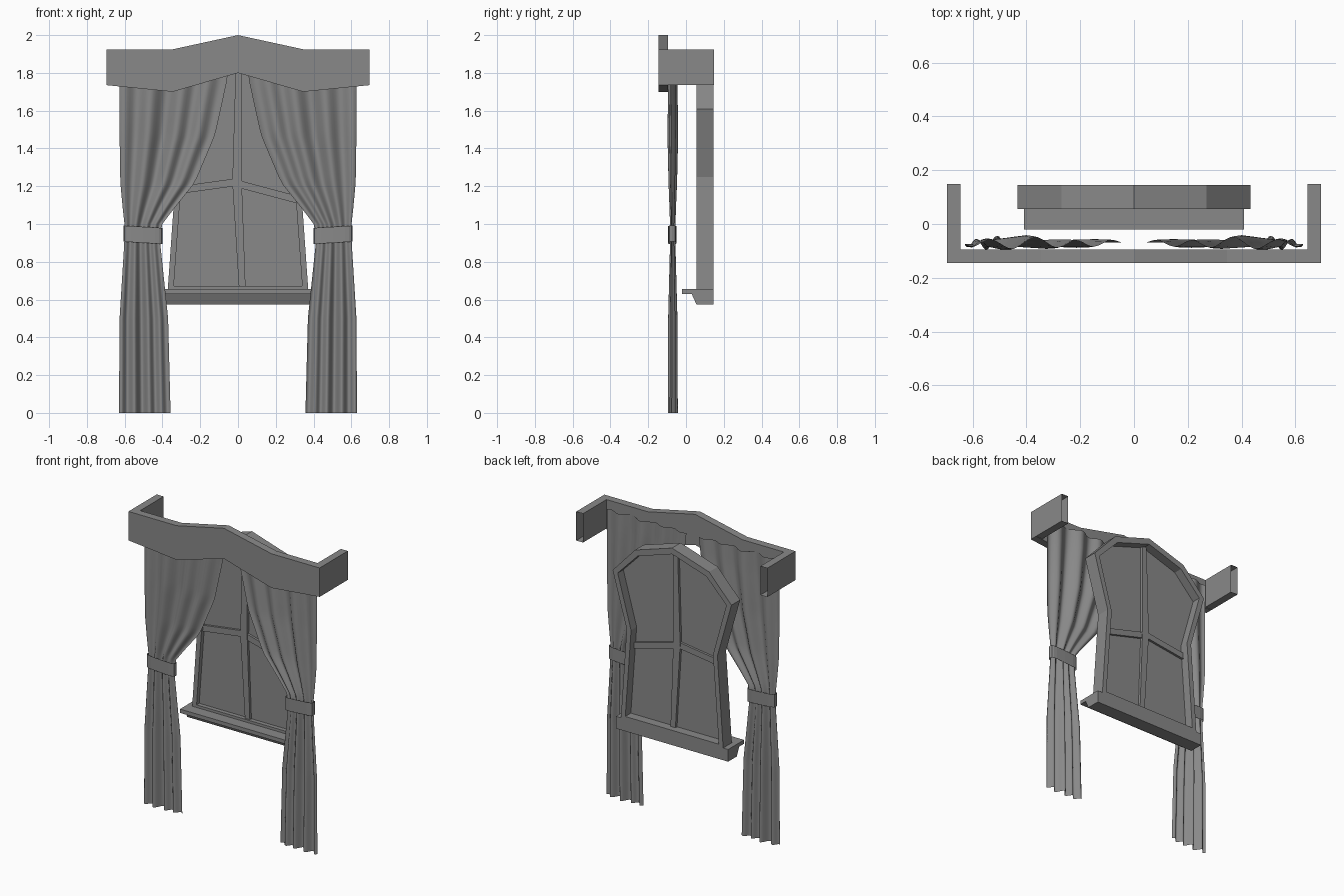
import bpy, bmesh, math

cube = bpy.data.objects.get("Cube")
if cube:
    bpy.data.objects.remove(cube, do_unlink=True)

grey = bpy.data.materials.new("plain_grey")
grey.use_nodes = True
colour = (0.25, 0.25, 0.25, 1)
grey.diffuse_color = colour
grey.node_tree.nodes["Principled BSDF"].inputs["Base Color"].default_value = colour


def finish(name, bm, smooth=False, fix=True):
    if fix:
        bmesh.ops.recalc_face_normals(bm, faces=bm.faces)
    mesh = bpy.data.meshes.new(name)
    bm.to_mesh(mesh)
    bm.free()
    mesh.materials.append(grey)
    for p in mesh.polygons:
        p.use_smooth = smooth
    obj = bpy.data.objects.new(name, mesh)
    bpy.context.collection.objects.link(obj)
    return obj


def mirrored(half):
    """Close a right-hand outline, running bottom to top, across x = 0."""
    return half + [(-x, z) for x, z in reversed(half) if x > 0]


def prism(name, pts, y0, y1):
    """Extrude an x-z outline along y."""
    bm = bmesh.new()
    face = bm.faces.new([bm.verts.new((x, y0, z)) for x, z in pts])
    new = bmesh.ops.extrude_face_region(bm, geom=[face])["geom"]
    bmesh.ops.translate(bm, vec=(0, y1 - y0, 0),
                        verts=[v for v in new if isinstance(v, bmesh.types.BMVert)])
    bm.faces.ensure_lookup_table()
    if not any(len(f.verts) > 2 and all(abs(v.co.y - y0) < 1e-6 for v in f.verts)
               for f in bm.faces):
        bm.faces.new([bm.verts.new((x, y0, z)) for x, z in pts])
        bmesh.ops.remove_doubles(bm, verts=bm.verts, dist=1e-5)
    return finish(name, bm)


def ring(name, outer, inner, y0, y1):
    """Frame between two matching x-z outlines."""
    bm = bmesh.new()
    loops = [[bm.verts.new((x, y, z)) for x, z in pts]
             for pts, y in ((outer, y0), (inner, y0), (inner, y1), (outer, y1))]
    n = len(outer)
    for k in range(4):
        a, b = loops[k], loops[(k + 1) % 4]
        for i in range(n):
            j = (i + 1) % n
            bm.faces.new((a[i], a[j], b[j], b[i]))
    return finish(name, bm)


# Pelmet board with a raised centre and two open-ended returns
top = [(0.695, 1.925), (0.345, 1.925), (0, 2.0), (-0.345, 1.925), (-0.695, 1.925)]
bottom = [(-0.695, 1.735), (-0.345, 1.70), (0, 1.80), (0.345, 1.70), (0.695, 1.735)]
prism("pelmet_front", top + bottom, -0.145, -0.095)
for side, s in (("left", 1), ("right", -1)):
    board = [(s * 0.645, 1.735), (s * 0.695, 1.735), (s * 0.695, 1.925), (s * 0.645, 1.925)]
    obj = prism(side + "_pelmet_return", board, -0.095, 0.148)
    bm = bmesh.new()
    bm.from_mesh(obj.data)
    caps = [f for f in bm.faces if abs(f.normal.y) > 0.9]
    bmesh.ops.delete(bm, geom=caps, context='FACES')
    bm.to_mesh(obj.data)
    bm.free()

# Bowed window frame, panes and crooked glazing bars
outer = mirrored([(0.372, 0.65), (0.33, 1.25), (0.432, 1.61), (0.27, 1.785), (0, 1.87)])
inner = mirrored([(0.34, 0.672), (0.298, 1.25), (0.395, 1.60), (0.25, 1.75), (0, 1.83)])
ring("window_frame", outer, inner, 0.055, 0.145)
prism("window_panes", inner, 0.083, 0.087)
prism("upright_bar", [(0.005, 0.66), (0.04, 0.66), (0.02, 1.22), (0.022, 1.84),
                      (-0.012, 1.84), (-0.03, 1.22)], 0.066, 0.104)
prism("right_cross_bar", [(-0.31, 1.16), (-0.02, 1.20), (-0.02, 1.24), (-0.31, 1.20)], 0.068, 0.102)
prism("left_cross_bar", [(0.01, 1.19), (0.31, 1.11), (0.31, 1.15), (0.01, 1.23)], 0.068, 0.102)

# Window sill: side profile swept across the width
profile = [(-0.02, 0.655), (-0.02, 0.63), (0.03, 0.63), (0.055, 0.575), (0.145, 0.575), (0.145, 0.655)]
bm = bmesh.new()
ends = [[bm.verts.new((x, y, z)) for y, z in profile] for x in (-0.408, 0.408)]
for end in ends:
    bm.faces.new(end)
for i in range(len(profile)):
    j = (i + 1) % len(profile)
    bm.faces.new((ends[0][i], ends[0][j], ends[1][j], ends[1][i]))
finish("window_sill", bm)

# Curtain outline: height, inner edge, outer edge, fold depth
KEYS = [(0, 0.357, 0.63, 0.028), (0.5, 0.37, 0.627, 0.026), (0.9, 0.412, 0.602, 0.015),
        (0.99, 0.408, 0.60, 0.015), (1.08, 0.34, 0.61, 0.018), (1.22, 0.228, 0.623, 0.024),
        (1.47, 0.122, 0.627, 0.030), (1.75, 0.06, 0.627, 0.026), (1.875, 0.045, 0.627, 0.022)]


def outline(z):
    for a, b in zip(KEYS, KEYS[1:]):
        if z <= b[0]:
            t = (z - a[0]) / (b[0] - a[0])
            return [p + (q - p) * t for p, q in zip(a[1:], b[1:])]
    return KEYS[-1][1:]


def curtain(name, s, cols=40, rows=45):
    bm = bmesh.new()
    grid = []
    for r in range(rows + 1):
        z = KEYS[-1][0] * r / rows
        inside, outside, depth = outline(z)
        row = []
        for c in range(cols + 1):
            u = c / cols
            wave = math.sin(8 * math.pi * u + 0.6 * math.sin(5 * u)) * 0.75
            wave += math.sin(13 * u + 1) * 0.25
            y = -0.071 + depth * wave * min(1, 0.4 + 2 * u)
            row.append(bm.verts.new((s * (inside + (outside - inside) * u), y, z)))
        grid.append(row)
    for a, b in zip(grid, grid[1:]):
        for c in range(cols):
            quad = (a[c], a[c + 1], b[c + 1], b[c])
            bm.faces.new(quad if s > 0 else quad[::-1])
    finish(name, bm, smooth=True, fix=False)


def tie(name, s):
    """Flattened band wrapped round the gathered cloth."""
    bm = bmesh.new()
    loops = []
    for z in (0.90, 0.985):
        loop = []
        for i in range(16):
            a = math.tau * i / 16
            cx, cy = math.cos(a), math.sin(a)
            x = 0.503 + 0.102 * math.copysign(abs(cx) ** 0.5, cx)
            y = -0.073 + 0.023 * math.copysign(abs(cy) ** 0.5, cy)
            loop.append(bm.verts.new((s * x, y, z + 0.06 * (x - 0.5))))
        loops.append(loop)
    for i in range(16):
        j = (i + 1) % 16
        bm.faces.new((loops[0][i], loops[0][j], loops[1][j], loops[1][i]))
    finish(name, bm)


for side, s in (("left", 1), ("right", -1)):
    curtain(side + "_curtain", s)
    tie(side + "_curtain_tie", s)
